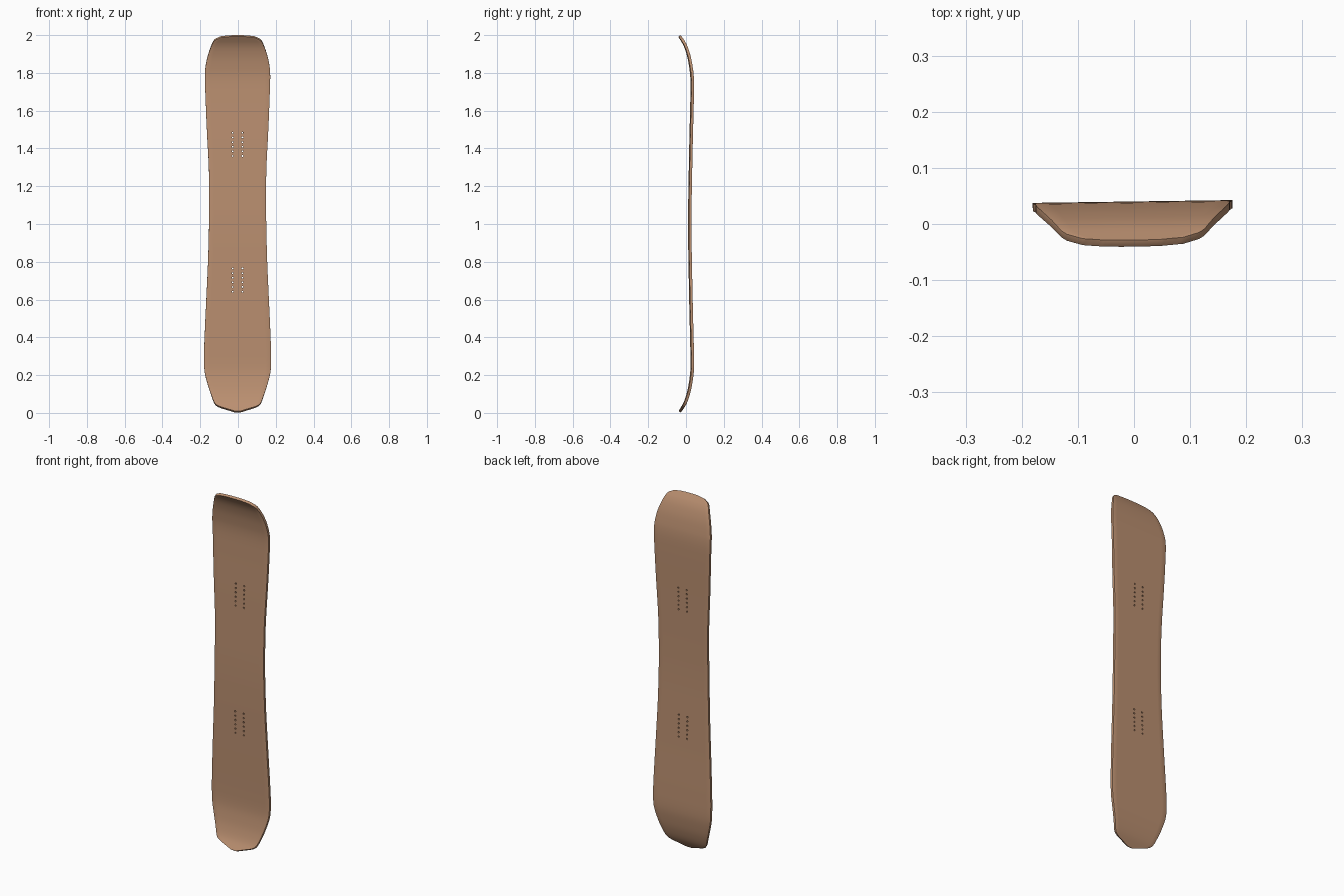
import bpy, bmesh, math
from mathutils import Matrix

if "Cube" in bpy.data.objects:
    bpy.data.objects.remove(bpy.data.objects["Cube"])

# (height, half width) outline and (height, depth) side curve
OUTLINE = [(0.006, .015), (0.02, .06), (0.031, .095), (0.042, .115), (0.058, .126),
           (0.09, .138), (0.15, .158), (0.22, .175), (0.3, .178), (0.4, .175),
           (0.6, .166), (0.8, .157), (1.0, .152), (1.15, .151), (1.3, .153),
           (1.5, .163), (1.7, .171), (1.8, .173), (1.85, .167), (1.9, .155),
           (1.96, .132), (1.978, .117), (1.99, .09), (1.995, .05), (1.996, .02)]
SIDE = [(0.0, -.037), (0.05, -.006), (0.1, .012), (0.15, .023), (0.22, .032), (0.32, .0325),
        (0.6, .026), (1.0, .020), (1.4, .026), (1.68, .0325), (1.78, .032), (1.85, .023),
        (1.9, .012), (1.95, -.006), (2.0, -.037)]


def curve(pts, z):
    """Smooth value through the points at height z."""
    i = 0
    while i < len(pts) - 2 and z > pts[i + 1][0]:
        i += 1

    def slope(k):
        a, b = pts[max(k - 1, 0)], pts[min(k + 1, len(pts) - 1)]
        return (b[1] - a[1]) / (b[0] - a[0])
    (z0, v0), (z1, v1) = pts[i], pts[i + 1]
    h = z1 - z0
    t = (z - z0) / h
    return ((2*t**3 - 3*t**2 + 1) * v0 + (t**3 - 2*t**2 + t) * h * slope(i)
            + (3*t**2 - 2*t**3) * v1 + (t**3 - t**2) * h * slope(i + 1))


def mesh_object(name, bm):
    me = bpy.data.meshes.new(name)
    bm.to_mesh(me)
    bm.free()
    ob = bpy.data.objects.new(name, me)
    bpy.context.collection.objects.link(ob)
    return ob


wood = bpy.data.materials.new("tan wood")
wood.diffuse_color = (0.50, 0.28, 0.165, 1)
wood.use_nodes = True
wood.node_tree.nodes["Principled BSDF"].inputs["Base Color"].default_value = wood.diffuse_color

# board sheet: rows along the height, columns across the width
COLS = 12
bm = bmesh.new()
rows = []
for i in range(len(OUTLINE) - 1):
    (a, wa), (b, wb) = OUTLINE[i], OUTLINE[i + 1]
    n = 4
    for k in range(n + (i == len(OUTLINE) - 2)):
        z = a + (b - a) * k / n
        # straight steps at the tips, smooth curve along the sides
        w = wa + (wb - wa) * k / n if i < 1 or i > len(OUTLINE) - 5 else curve(OUTLINE, z)
        y = curve(SIDE, z)
        rows.append([bm.verts.new((w * (2 * c / COLS - 1), y, z)) for c in range(COLS + 1)])
for r, s in zip(rows, rows[1:]):
    for c in range(COLS):
        bm.faces.new((r[c], r[c + 1], s[c + 1], s[c]))
board = mesh_object("board", bm)
board.data.materials.append(wood)

sol = board.modifiers.new("thickness", 'SOLIDIFY')
sol.thickness, sol.offset = 0.014, 0
bev = board.modifiers.new("rounded_rim", 'BEVEL')
bev.width, bev.segments, bev.limit_method = 0.0025, 2, 'ANGLE'
bev.angle_limit = math.radians(50)

# binding holes: two groups of two columns
bm = bmesh.new()
for start in (0.642, 1.36):
    for x in (-0.026, 0.026):
        for k in range(6):
            m = Matrix.Translation((x, 0.02, start + k * 0.0245)) @ Matrix.Rotation(math.pi / 2, 4, 'X')
            bmesh.ops.create_cone(bm, cap_ends=True, segments=10, radius1=0.0045,
                                  radius2=0.0045, depth=0.1, matrix=m)
cutter = mesh_object("hole_cutter", bm)
cutter.hide_render = True
cut = board.modifiers.new("holes", 'BOOLEAN')
cut.object, cut.operation, cut.solver = cutter, 'DIFFERENCE', 'EXACT'

# apply everything, then smooth shade
bpy.context.view_layer.objects.active = board
board.select_set(True)
cutter.select_set(False)
for name in [m.name for m in board.modifiers]:
    bpy.ops.object.modifier_apply(modifier=name)
bpy.data.objects.remove(cutter)
bpy.ops.object.shade_smooth_by_angle(angle=math.radians(35))

# the board stands very slightly turned
board.rotation_euler.z = 0.014
board.location.x = -0.002
